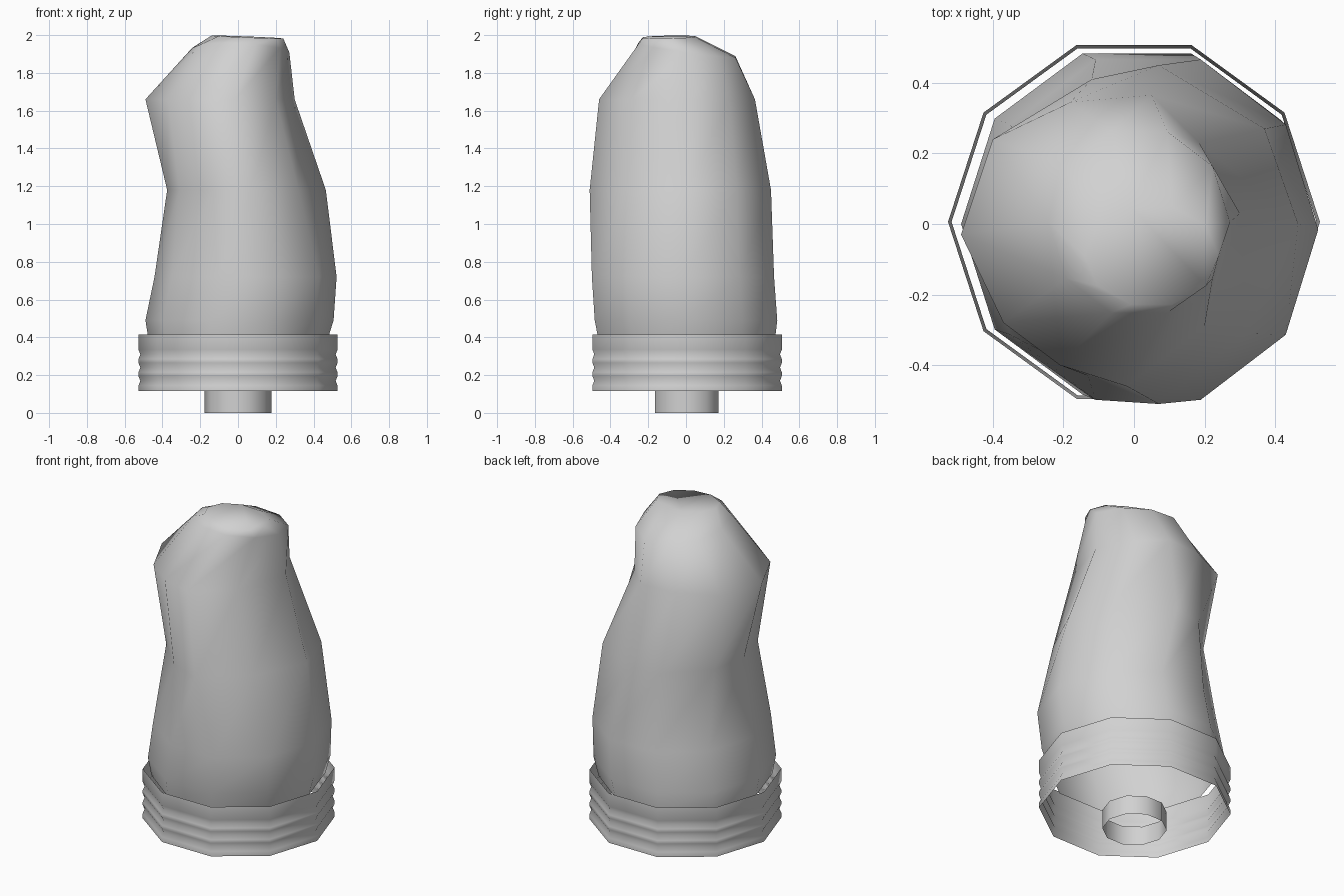
import bpy, math

if "Cube" in bpy.data.objects:
    bpy.data.objects.remove(bpy.data.objects["Cube"])

SIDES = 10

mat = bpy.data.materials.new("light grey")
mat.diffuse_color = (0.64, 0.64, 0.64, 1)
mat.use_nodes = True
mat.node_tree.nodes["Principled BSDF"].inputs["Base Color"].default_value = mat.diffuse_color


def ring(z, cx, cy, rx, ry, sx=0, sy=0):
    """Ten points on an ellipse, optionally tilted by slopes sx and sy."""
    pts = []
    for i in range(SIDES):
        a = 2 * math.pi * i / SIDES
        dx, dy = rx * math.cos(a), ry * math.sin(a)
        pts.append((cx + dx, cy + dy, z + sx * dx + sy * dy))
    return pts


def section(z, outline):
    """Hand-shaped cross-section at height z."""
    return [(x, y, z) for x, y in outline]


def loft(name, rings, cap=False):
    """Skin the rings from bottom to top."""
    verts = [p for r in rings for p in r]
    faces = []
    for r in range(len(rings) - 1):
        for i in range(SIDES):
            j = (i + 1) % SIDES
            b, t = r * SIDES, (r + 1) * SIDES
            faces.append((b + i, b + j, t + j, t + i))
    if cap:
        top = (len(rings) - 1) * SIDES
        faces.append(tuple(range(top, top + SIDES)))
    mesh = bpy.data.meshes.new(name)
    mesh.from_pydata(verts, [], faces)
    mesh.materials.append(mat)
    mesh.polygons.foreach_set("use_smooth", [True] * len(mesh.polygons))
    obj = bpy.data.objects.new(name, mesh)
    bpy.context.collection.objects.link(obj)
    return obj


def turned(name, profile, cy=0.0):
    """Open shell from a (z, radius) profile."""
    return loft(name, [ring(z, 0, cy, r, r) for z, r in profile])


# Leaning, open-bottomed body with a blunt top
waist = [(.465, 0), (.37, .27), (.07, .45), (-.12, .41), (-.33, .20),
         (-.375, -.02), (-.31, -.245), (-.13, -.43), (.07, -.51), (.32, -.31)]
shoulder = [(.30, .03), (.185, .23), (.05, .365), (-.18, .345), (-.40, .24),
            (-.49, -.03), (-.37, -.28), (-.21, -.40), (-.02, -.46), (.20, -.29)]
loft("body", [
    ring(0.38, 0.000, 0.004, 0.472, 0.490),
    ring(0.49, 0.008, 0.000, 0.498, 0.508),
    ring(0.72, 0.040, -0.016, 0.482, 0.507),
    section(1.18, waist),
    section(1.66, shoulder),
    ring(1.92, 0.015, 0.005, 0.257, 0.270, -0.05, -0.14),
    ring(1.99, 0.050, -0.090, 0.190, 0.145, -0.04, 0.02),
], cap=True)

# Thin collar with three grooves
collar = [(0.115, 0.527)]
for z in (0.17, 0.24, 0.31):
    collar += [(z - 0.025, 0.527), (z, 0.517), (z + 0.025, 0.527)]
collar.append((0.415, 0.527))
turned("collar", collar, 0.006)

# Short open tube underneath
turned("base_tube", [(0.0, 0.177), (0.115, 0.177)], 0.004)
